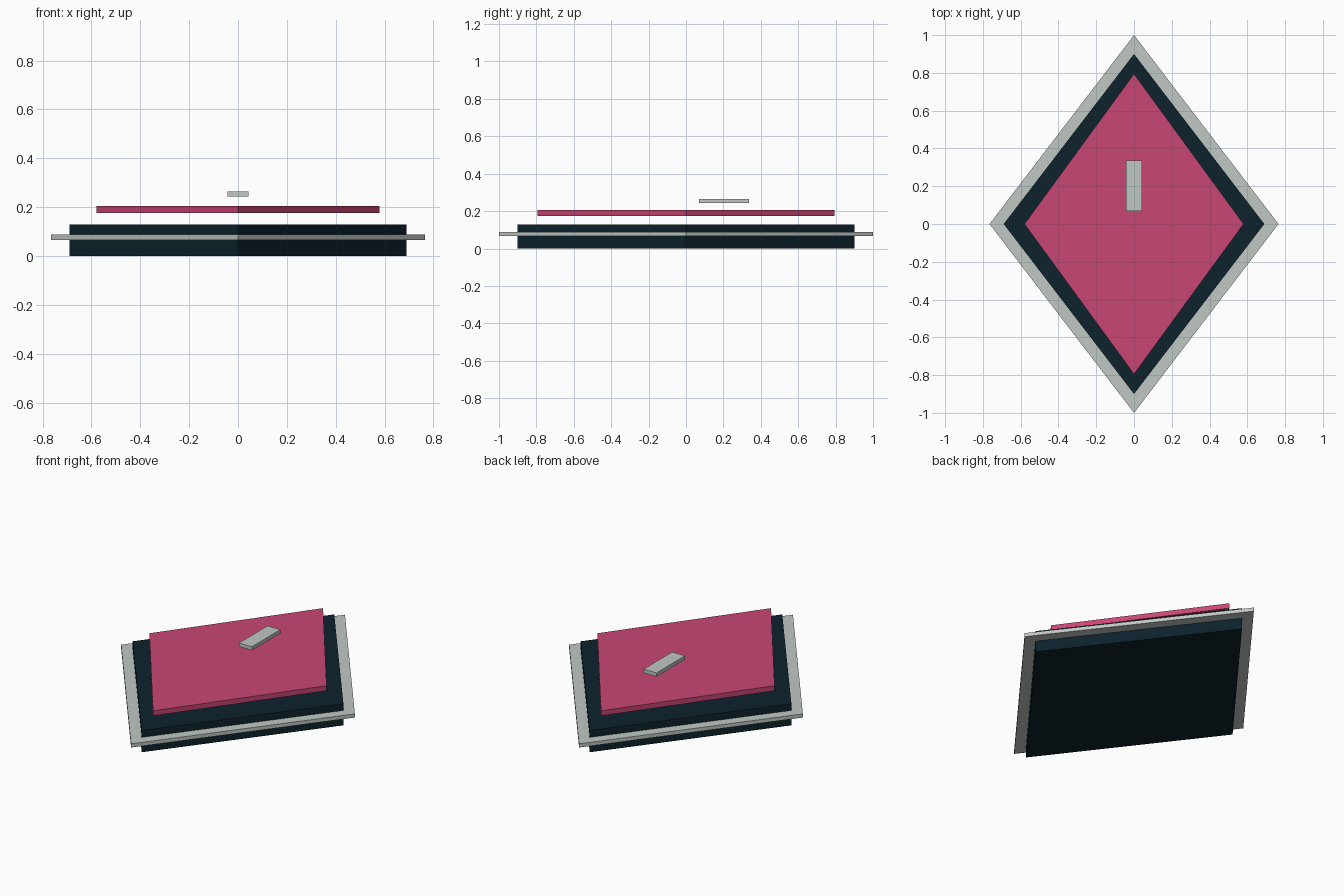
import bpy
import bmesh

if "Cube" in bpy.data.objects:
    bpy.data.objects.remove(bpy.data.objects["Cube"], do_unlink=True)


def make_material(name, rgb):
    mat = bpy.data.materials.new(name)
    mat.use_nodes = True
    color = (*rgb, 1.0)
    mat.diffuse_color = color
    mat.node_tree.nodes["Principled BSDF"].inputs["Base Color"].default_value = color
    return mat


def make_slab(name, outline, bottom, top, mat):
    """Extrude a flat outline from bottom to top."""
    bm = bmesh.new()
    face = bm.faces.new([bm.verts.new((x, y, bottom)) for x, y in outline])
    result = bmesh.ops.extrude_face_region(bm, geom=[face])
    raised = [v for v in result["geom"] if isinstance(v, bmesh.types.BMVert)]
    bmesh.ops.translate(bm, verts=raised, vec=(0, 0, top - bottom))
    bmesh.ops.recalc_face_normals(bm, faces=bm.faces)
    mesh = bpy.data.meshes.new(name)
    bm.to_mesh(mesh)
    bm.free()
    mesh.materials.append(mat)
    obj = bpy.data.objects.new(name, mesh)
    bpy.context.collection.objects.link(obj)
    return obj


def diamond(half_x, half_y):
    return [(half_x, 0), (0, half_y), (-half_x, 0), (0, -half_y)]


def rectangle(x0, x1, y0, y1):
    return [(x0, y0), (x1, y0), (x1, y1), (x0, y1)]


navy = make_material("dark navy", (0.004, 0.016, 0.026))
silver = make_material("pale silver", (0.53, 0.58, 0.55))
pink = make_material("rose pink", (0.58, 0.061, 0.174))

# Thick diamond body with a thin rim around its middle
make_slab("body", diamond(0.69, 0.90), 0.0, 0.128, navy)
make_slab("rim", diamond(0.765, 1.0), 0.066, 0.088, silver)

# Floating coloured panel and the small bar above it
make_slab("panel", diamond(0.58, 0.795), 0.175, 0.205, pink)
make_slab("bar", rectangle(-0.042, 0.042, 0.07, 0.336), 0.243, 0.265, silver)
